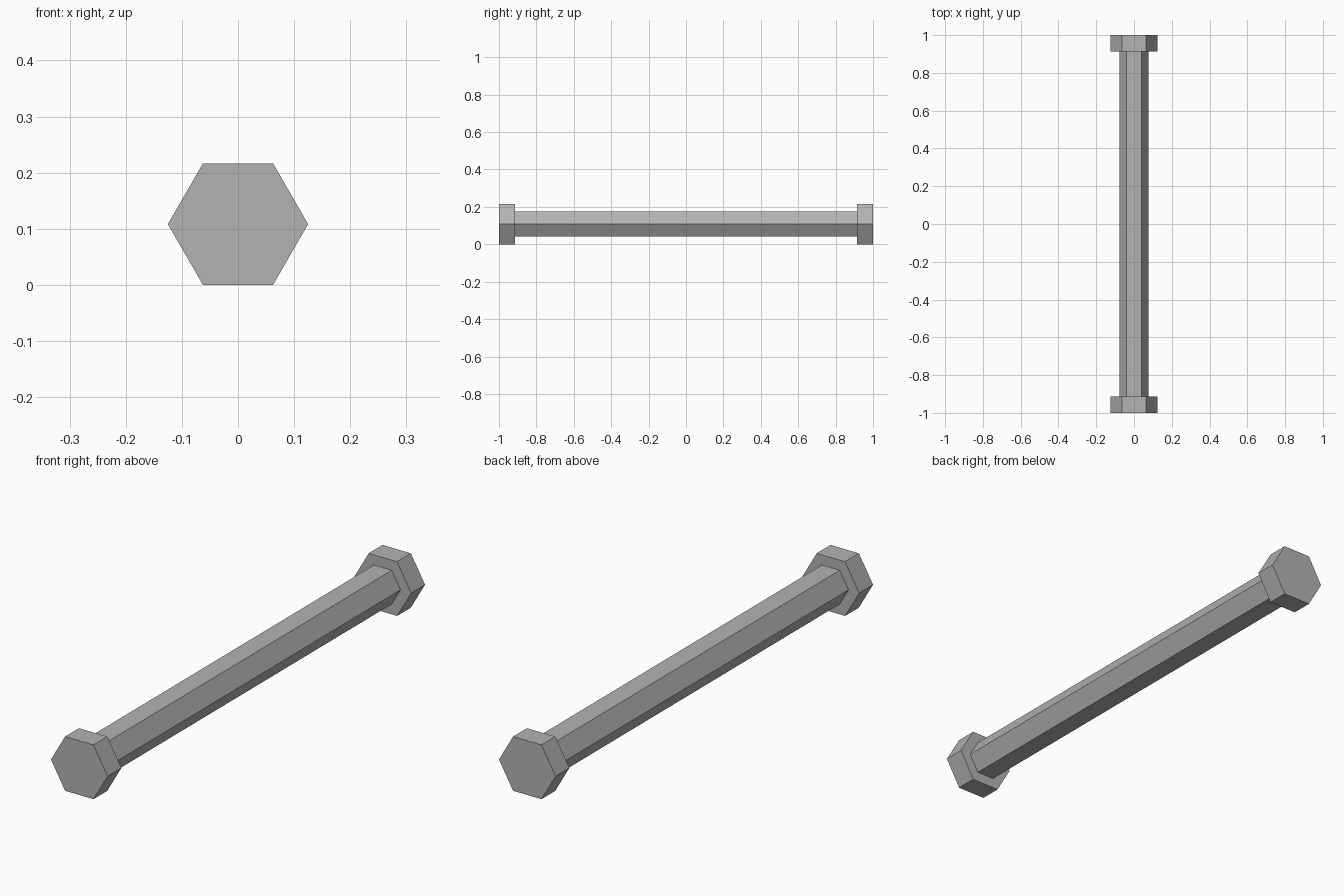
import bpy, bmesh, math
from mathutils import Matrix

if "Cube" in bpy.data.objects:
    bpy.data.objects.remove(bpy.data.objects["Cube"])

HEAD_R = 0.125
SHAFT_R = 0.078
HEAD_Y = 0.913                                  # inner face of each head
AXIS_Z = HEAD_R * math.cos(math.radians(30))    # head rests on its flat

steel = bpy.data.materials.new("grey_steel")
steel.diffuse_color = (0.45, 0.45, 0.45, 1)
steel.use_nodes = True
steel.node_tree.nodes["Principled BSDF"].inputs["Base Color"].default_value = steel.diffuse_color


def hex_prism(name, radius, y0, y1):
    """Six-sided bar along y, with corners pointing along x."""
    bm = bmesh.new()
    bmesh.ops.create_cone(bm, cap_ends=True, segments=6, radius1=radius,
                          radius2=radius, depth=y1 - y0)
    corner = max(bm.verts, key=lambda v: v.co.x + 0.01 * v.co.y)
    turn = -math.atan2(corner.co.y, corner.co.x)
    bm.transform(Matrix.Translation((0, (y0 + y1) / 2, AXIS_Z))
                 @ Matrix.Rotation(math.pi / 2, 4, 'X')
                 @ Matrix.Rotation(turn, 4, 'Z'))
    mesh = bpy.data.meshes.new(name)
    bm.to_mesh(mesh)
    bm.free()
    mesh.materials.append(steel)
    obj = bpy.data.objects.new(name, mesh)
    bpy.context.collection.objects.link(obj)
    return obj


# long shaft and a wider head at each end
hex_prism("shaft", SHAFT_R, -HEAD_Y, HEAD_Y)
hex_prism("front_head", HEAD_R, -1, -HEAD_Y)
hex_prism("back_head", HEAD_R, HEAD_Y, 1)
